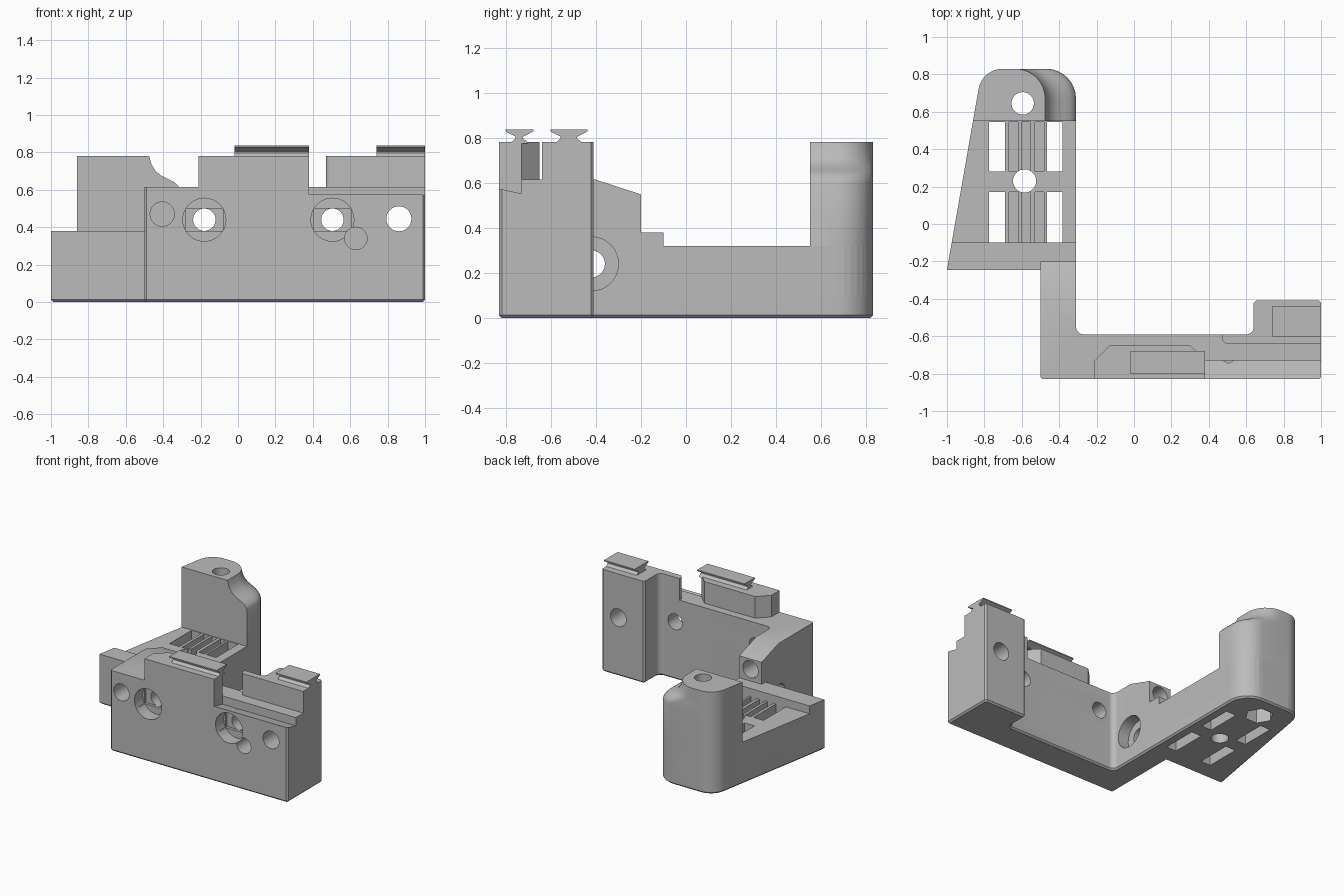
import bpy, bmesh, math
from mathutils import Vector, Matrix

old = bpy.data.objects.get("Cube")
if old:
    bpy.data.objects.remove(old, do_unlink=True)

grey = bpy.data.materials.new("plain_grey")
grey.use_nodes = True
COLOUR = (0.5, 0.5, 0.5, 1)
grey.diffuse_color = COLOUR
grey.node_tree.nodes["Principled BSDF"].inputs["Base Color"].default_value = COLOUR


def outline(corners, steps=8):
    """Turn (x, y[, radius]) corners into a polygon with rounded corners."""
    pts = []
    for i, c in enumerate(corners):
        p = Vector(c[:2])
        if len(c) < 3:
            pts.append(p)
            continue
        a = (Vector(corners[i - 1][:2]) - p).normalized()
        b = (Vector(corners[(i + 1) % len(corners)][:2]) - p).normalized()
        half = a.angle(b) / 2
        r = c[2]
        centre = p + (a + b).normalized() * r / math.sin(half)
        start = p + a * r / math.tan(half) - centre
        end = p + b * r / math.tan(half) - centre
        n = steps if r > 0.02 else 1
        turn = start.angle_signed(end)
        for k in range(n + 1):
            pts.append(centre + Matrix.Rotation(-turn * k / n, 2) @ start)
    return pts


def finish(bm, name):
    bmesh.ops.recalc_face_normals(bm, faces=bm.faces)
    mesh = bpy.data.meshes.new(name)
    bm.to_mesh(mesh)
    bm.free()
    mesh.materials.append(grey)
    ob = bpy.data.objects.new(name, mesh)
    bpy.context.collection.objects.link(ob)
    return ob


def loft(name, rings):
    """Skin closed rings of 3D points and cap both ends."""
    bm = bmesh.new()
    loops = [[bm.verts.new(p) for p in ring] for ring in rings]
    n = len(loops[0])
    bm.faces.new(loops[0])
    bm.faces.new(loops[-1])
    for lo, hi in zip(loops, loops[1:]):
        for i in range(n):
            j = (i + 1) % n
            bm.faces.new((lo[i], lo[j], hi[j], hi[i]))
    return finish(bm, name)


def prism(name, pts, lo, hi, axis="z"):
    place = {"z": lambda p, h: (p[0], p[1], h),
             "x": lambda p, h: (h, p[0], p[1]),
             "y": lambda p, h: (p[0], h, p[1])}[axis]
    return loft(name, [[place(p, h) for p in pts] for h in (lo, hi)])


def box(name, x0, x1, y0, y1, z0, z1):
    return prism(name, [(x0, y0), (x1, y0), (x1, y1), (x0, y1)], z0, z1)


def rod(u, v, r, lo, hi, axis, sides=32):
    pts = [(u + r * math.cos(math.tau * k / sides), v + r * math.sin(math.tau * k / sides))
           for k in range(sides)]
    return prism("cutter", pts, lo, hi, axis)


def combine(body, other, operation):
    bpy.context.view_layer.objects.active = body
    mod = body.modifiers.new("combine", "BOOLEAN")
    mod.operation = operation
    mod.solver = "EXACT"
    mod.object = other
    bpy.ops.object.modifier_apply(modifier=mod.name)
    bpy.data.objects.remove(other, do_unlink=True)


# Base plan with chamfered underside
EDGE = 0.012
plan = outline([(-0.5, -0.83, EDGE), (1, -0.83, EDGE), (1, -0.41, EDGE), (0.64, -0.41, EDGE),
                (0.64, -0.59, 0.04), (-0.31, -0.59, 0.04), (-0.31, 0.83, 0.16),
                (-0.812, 0.83, 0.13), (-1, -0.245), (-0.5, -0.245)])
body = prism("bracket_body", plan, 0, 0.32)
bm = bmesh.new()
bm.from_mesh(body.data)
bmesh.ops.bevel(bm, geom=[e for e in bm.edges if all(v.co.z < 0.001 for v in e.verts)],
                offset=EDGE, segments=1, affect="EDGES")
bm.to_mesh(body.data)
bm.free()

# Front wall with rear leg, and the thick end block
wall = prism("front_wall", outline([(-0.5, -0.83, EDGE), (1, -0.83, EDGE), (1, -0.59),
             (-0.31, -0.59, 0.04), (-0.31, -0.2), (-0.5, -0.2)]), 0.1, 0.615)
end_block = prism("end_block", outline([(0.47, -0.64, 0.03), (1, -0.64), (1, -0.41, EDGE),
                  (0.64, -0.41, EDGE), (0.64, -0.59, 0.04), (0.47, -0.59)]), 0.1, 0.78)

# Raised pad behind the first rail
pad = prism("rail_pad", [(-0.21, -0.83), (0.38, -0.83), (0.38, -0.73), (0.3, -0.65),
                         (-0.13, -0.65), (-0.21, -0.73)], 0.4, 0.78)

# Low rib across the arm
rib = prism("arm_rib", [(-1, -0.245), (-0.31, -0.245), (-0.31, -0.1), (-0.975, -0.1)], 0.2, 0.38)

# Rounded rear post with a curved shoulder
shoulder = [(-0.31, 0.1), (-0.31, 0.6), (-0.32, 0.62), (-0.34, 0.64), (-0.37, 0.655),
            (-0.41, 0.675), (-0.44, 0.7), (-0.462, 0.735), (-0.475, 0.78)]
rings = []
for edge, z in shoulder:
    ring = outline([(-0.861, 0.55), (edge, 0.55), (edge, 0.83, 0.16), (-0.812, 0.83, 0.13)])
    rings.append([(p.x, p.y, z) for p in ring])
post = loft("rear_post", rings)

for part in (wall, end_block, pad, rib, post):
    combine(body, part, "UNION")

# Sloped leg top and front ledge
cutters = [
    prism("cutter", [(-0.41, 0.617), (-0.19, 0.545), (-0.19, 0.7), (-0.41, 0.7)], -0.6, -0.2, "x"),
    prism("cutter", [(-0.85, 0.578), (-0.73, 0.552), (-0.73, 0.7), (-0.85, 0.7)], 0.38, 1.1, "x"),
]

# Counterbored bolt holes through the wall
for x in (-0.18, 0.505):
    cutters += [rod(x, 0.44, 0.115, -0.9, -0.73, "y"),
                box("cutter", x - 0.1, x + 0.1, -0.8, -0.71, 0.38, 0.5),
                rod(x, 0.44, 0.06, -0.9, -0.5, "y")]

# Plain holes along the depth
cutters += [rod(-0.405, 0.47, 0.065, -0.9, -0.1, "y"),
            rod(0.86, 0.445, 0.067, -0.9, -0.3, "y"),
            rod(0.63, 0.34, 0.06, -0.9, -0.65, "y")]

# Sideways bolt hole in the leg
cutters += [rod(-0.42, 0.24, 0.12, -0.4, -0.25, "x"),
            rod(-0.42, 0.24, 0.06, -0.6, -0.2, "x")]

# Arm and post holes, with a hexagonal nut pocket under the post
cutters += [rod(-0.585, 0.23, 0.062, -0.1, 0.5, "z"),
            rod(-0.595, 0.645, 0.06, -0.1, 0.9, "z"),
            rod(-0.595, 0.645, 0.1, -0.1, 0.15, "z", 6)]

# Belt slots and grooves in the arm
for y0, y1 in ((-0.1, 0.17), (0.28, 0.545)):
    for x in (-0.733, -0.423):
        cutters.append(box("cutter", x - 0.042, x + 0.042, y0, y1, -0.1, 0.5))
    for x in (-0.645, -0.577, -0.505):
        cutters.append(box("cutter", x - 0.024, x + 0.024, y0, y1, 0.22, 0.5))

for cutter in cutters:
    combine(body, cutter, "DIFFERENCE")


# Dovetail rails
def rail(name, x0, x1, y, half):
    side = [(half - 0.02, 0.775), (half - 0.045, 0.797), (half - 0.045, 0.805),
            (half, 0.828), (half, 0.837)]
    pts = [(y + w, z) for w, z in side] + [(y - w, z) for w, z in reversed(side)]
    return prism(name, pts, x0, x1, "x")


parts = [body, rail("front_rail", -0.02, 0.38, -0.74, 0.062),
         rail("end_rail", 0.74, 1, -0.52, 0.082)]

bpy.ops.object.select_all(action="DESELECT")
for ob in parts:
    ob.select_set(True)
bpy.context.view_layer.objects.active = body
bpy.ops.object.shade_smooth_by_angle(angle=math.radians(30))
